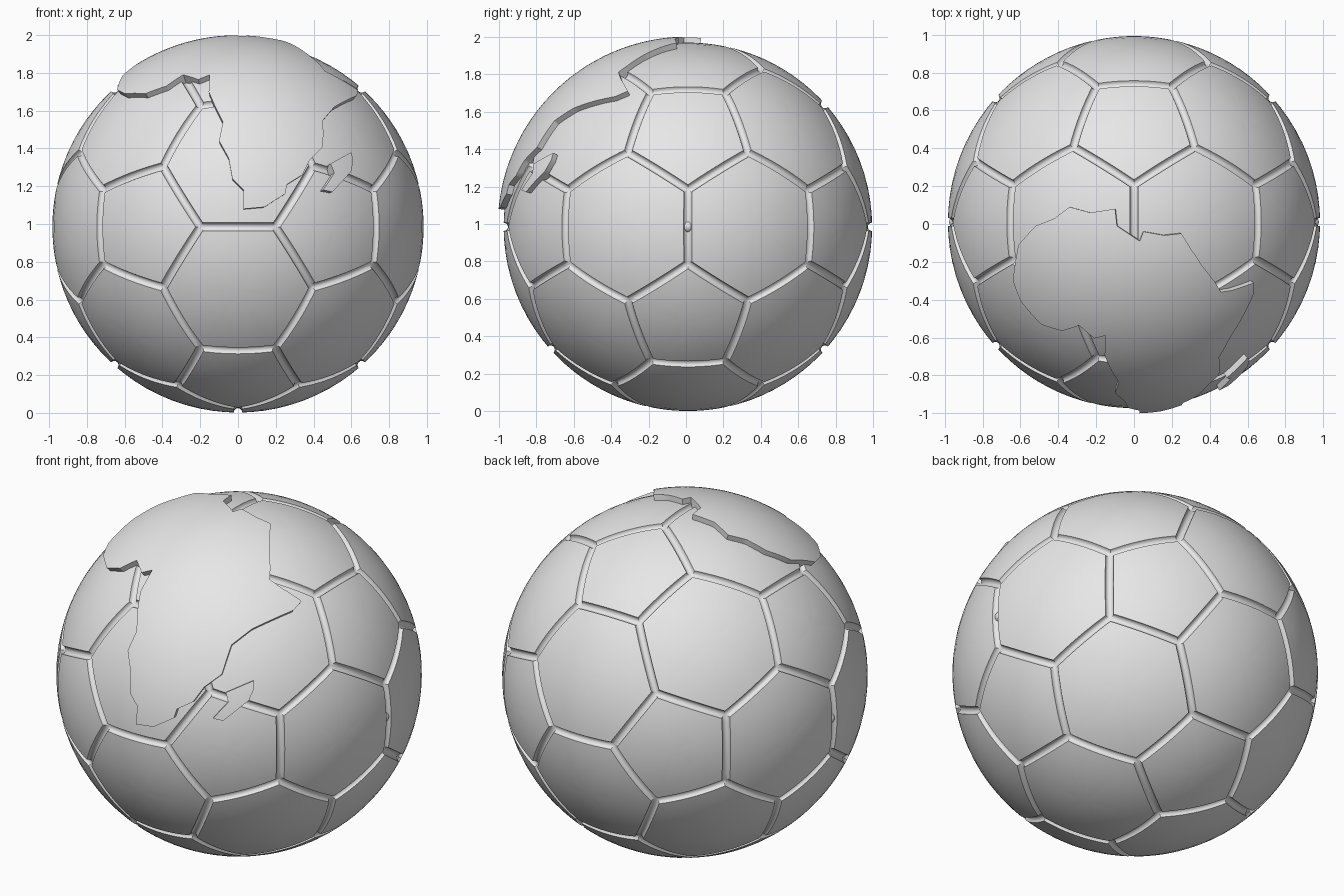
import bpy, bmesh
from math import sqrt, atan2, cos, sin, pi, radians
from mathutils import Vector
from itertools import combinations

if "Cube" in bpy.data.objects:
    bpy.data.objects.remove(bpy.data.objects["Cube"])

CENTRE = Vector((0, 0.01, 0.985))
R_BALL, R_LAND = 0.983, 1.015
SEAM = 0.023          # half width and depth of the seam groove
STEPS = 10            # segments along each panel edge

grey = bpy.data.materials.new("plain_grey")
grey.use_nodes = True
grey.diffuse_color = (0.8, 0.8, 0.8, 1)
grey.node_tree.nodes["Principled BSDF"].inputs["Base Color"].default_value = (0.8, 0.8, 0.8, 1)


def make_object(name, bm, location=CENTRE):
    mesh = bpy.data.meshes.new(name)
    bm.to_mesh(mesh)
    bm.free()
    mesh.materials.append(grey)
    obj = bpy.data.objects.new(name, mesh)
    bpy.context.collection.objects.link(obj)
    obj.location = location
    return obj


def activate(obj):
    bpy.ops.object.select_all(action='DESELECT')
    obj.select_set(True)
    bpy.context.view_layer.objects.active = obj


def smooth(obj):
    activate(obj)
    bpy.ops.object.shade_smooth_by_angle(angle=radians(30))


def add_panel(bm, corners):
    """Rounded ball panel: rings from the seam bottom up to the rim, then to the middle."""
    middle = sum(corners, Vector()) / len(corners)
    axis = middle.normalized()
    side = (corners[0] - middle).normalized()
    up = axis.cross(side)
    corners.sort(key=lambda p: atan2((p - middle).dot(up), (p - middle).dot(side)))
    n = len(corners)
    apothem = ((corners[0] + corners[1]) / 2 - middle).length
    border = [corners[i].lerp(corners[(i + 1) % n], k / STEPS)
              for i in range(n) for k in range(STEPS)]
    # groove profile is a quarter circle
    rings = [(1 - SEAM * sin(a) / apothem, R_BALL - SEAM * cos(a))
             for a in (j * pi / 8 for j in range(5))]
    rings += [(t, R_BALL) for t in (0.8, 0.6, 0.4, 0.2)]
    rows = [[bm.verts.new(middle.lerp(p, t).normalized() * r) for p in border]
            for t, r in rings]
    count = len(border)
    for outer, inner in zip(rows, rows[1:]):
        for i in range(count):
            j = (i + 1) % count
            bm.faces.new((outer[i], outer[j], inner[j], inner[i]))
    hub = bm.verts.new(axis * R_BALL)
    for i in range(count):
        bm.faces.new((rows[-1][i], rows[-1][(i + 1) % count], hub))


# Ball: twelve pentagons and twenty hexagons from a truncated icosahedron
phi = (1 + sqrt(5)) / 2
tips = []
for a in (-1, 1):
    for b in (-phi, phi):
        tips += [Vector((0, a, b)), Vector((a, b, 0)), Vector((b, 0, a))]
unit = R_BALL / sqrt(1 / 9 + phi * phi + 0.0)
tips = [t * unit for t in tips]
near = lambda p, q: (p - q).length < 2.1 * unit

bm = bmesh.new()
for tip in tips:
    add_panel(bm, [tip.lerp(q, 1 / 3) for q in tips if q is not tip and near(tip, q)])
for tri in combinations(tips, 3):
    if all(near(p, q) for p, q in combinations(tri, 2)):
        add_panel(bm, [p.lerp(q, 1 / 3) for p in tri for q in tri if p is not q])
bmesh.ops.remove_doubles(bm, verts=bm.verts, dist=0.0005)
smooth(make_object("ball_panels", bm))

# Small round plugs in the side seams
for name, s in (("left_plug", 1), ("right_plug", -1)):
    bm = bmesh.new()
    bmesh.ops.create_uvsphere(bm, u_segments=20, v_segments=12, radius=0.03)
    smooth(make_object(name, bm, CENTRE + Vector((s * (R_BALL - 0.036), 0, 0))))


# Raised land plates: outlines lifted onto the outer sphere
def from_front(x, z):
    z -= CENTRE.z
    return Vector((x, -sqrt(max(0, R_LAND ** 2 - x * x - z * z)), z))


def from_top(x, y):
    y -= CENTRE.y
    return Vector((x, y, sqrt(max(0, R_LAND ** 2 - x * x - y * y))))


def land_plate(name, outline, axis, inner):
    axis = axis.normalized()
    flat = [p / p.dot(axis) for p in outline]
    bm = bmesh.new()
    low = [bm.verts.new(p * inner) for p in flat]
    high = [bm.verts.new(p * 1.1) for p in flat]
    bm.faces.new(low)
    bm.faces.new(high)
    for i in range(len(flat)):
        j = (i + 1) % len(flat)
        bm.faces.new((low[i], low[j], high[j], high[i]))
    bmesh.ops.recalc_face_normals(bm, faces=bm.faces)
    cutter = make_object(name + "_cutter", bm)
    cutter.hide_render = True

    bm = bmesh.new()
    bmesh.ops.create_icosphere(bm, subdivisions=6, radius=R_LAND)
    plate = make_object(name, bm)
    cut = plate.modifiers.new("outline", 'BOOLEAN')
    cut.operation = 'INTERSECT'
    cut.solver = 'EXACT'
    cut.object = cutter
    activate(plate)
    bpy.ops.object.modifier_apply(modifier=cut.name)
    bpy.data.objects.remove(cutter)
    smooth(plate)


north = [(-.63, -.22), (-.61, -.11), (-.52, -.01), (-.42, .03), (-.34, .09), (-.23, .06),
         (-.10, .08), (-.09, -.01), (.03, -.09), (.05, -.04), (.16, -.06), (.25, -.05),
         (.30, -.13), (.36, -.22), (.43, -.31), (.46, -.36), (.52, -.35), (.635, -.31)]
south = [(.63, 1.68), (.51, 1.62), (.45, 1.55), (.45, 1.41), (.38, 1.34), (.34, 1.26),
         (.26, 1.21), (.25, 1.16), (.14, 1.09), (.03, 1.08), (.03, 1.18), (-.03, 1.24),
         (-.05, 1.35), (-.10, 1.44), (-.08, 1.54), (-.12, 1.62), (-.155, 1.70), (-.15, 1.79),
         (-.21, 1.765), (-.29, 1.79), (-.38, 1.73), (-.49, 1.69), (-.60, 1.69), (-.64, 1.71)]
land_plate("main_land", [from_top(*p) for p in north] + [from_front(*p) for p in south],
           Vector((0, -.6, .8)), 0.62)

island = [(.45, 1.18), (.50, 1.17), (.60, 1.28), (.61, 1.34), (.60, 1.38), (.49, 1.32), (.51, 1.27)]
land_plate("island", [from_front(*p) for p in island], from_front(.53, 1.27), 0.93)
